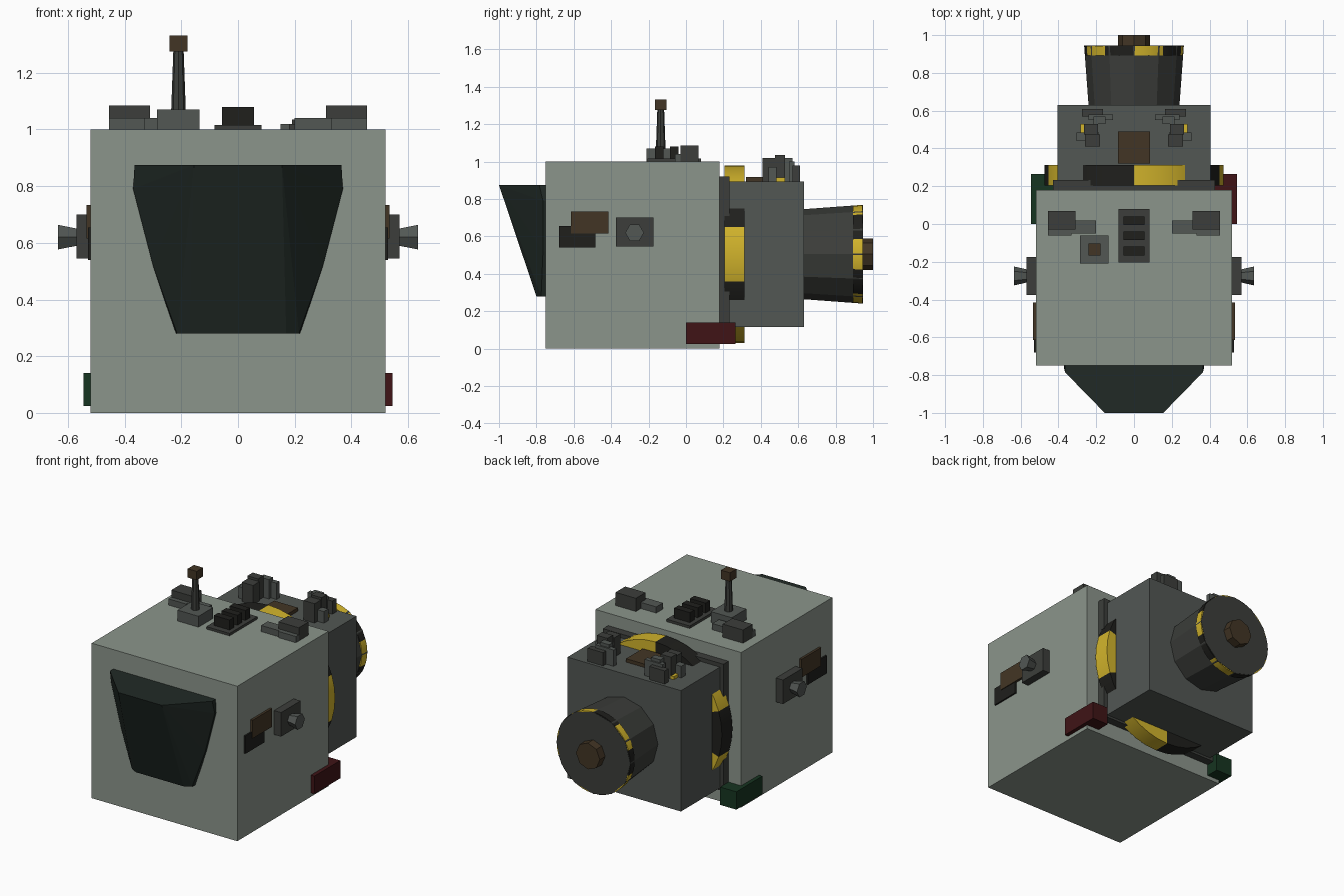
import bpy, bmesh, math
from mathutils import Matrix, Vector

if "Cube" in bpy.data.objects:
    bpy.data.objects.remove(bpy.data.objects["Cube"])


def material(name, r, g, b):
    m = bpy.data.materials.new(name)
    m.diffuse_color = (r, g, b, 1)
    m.use_nodes = True
    m.node_tree.nodes["Principled BSDF"].inputs["Base Color"].default_value = m.diffuse_color
    return m


HULL = material("hull_grey", .26, .30, .26)
MID = material("mid_grey", .085, .095, .088)
DARK = material("dark_grey", .045, .048, .043)
BLACK = material("black", .014, .014, .012)
GLASS = material("glass", .015, .023, .019)
BROWN = material("brown", .055, .036, .018)
YELLOW = material("yellow", .65, .46, .025)
RED = material("red", .05, .007, .008)
GREEN = material("green", .008, .035, .015)


def finish(name, bm, *mats, mirror=False):
    bmesh.ops.recalc_face_normals(bm, faces=bm.faces)
    me = bpy.data.meshes.new(name)
    bm.to_mesh(me)
    bm.free()
    ob = bpy.data.objects.new(name, me)
    bpy.context.collection.objects.link(ob)
    for m in mats:
        me.materials.append(m)
    if mirror:
        mod = ob.modifiers.new("mirror", 'MIRROR')
        mod.use_mirror_merge = False
    return ob


def box(name, x, y, z, mat, mirror=False):
    """Box from (min, max) pairs."""
    bm = bmesh.new()
    size = [b - a for a, b in (x, y, z)]
    mid = [(a + b) / 2 for a, b in (x, y, z)]
    bmesh.ops.create_cube(bm, size=1, matrix=Matrix.Translation(mid) @ Matrix.Diagonal((*size, 1)))
    return finish(name, bm, mat, mirror=mirror)


TURN = {'X': Matrix.Rotation(math.pi / 2, 4, 'Y'),
        'Y': Matrix.Rotation(-math.pi / 2, 4, 'X'),
        'Z': Matrix.Identity(4)}


def cone_mesh(start, length, r1, r2, sides, axis):
    """Tapered cylinder growing from start along the axis."""
    bm = bmesh.new()
    mat = Matrix.Translation(start) @ TURN[axis] @ Matrix.Translation((0, 0, length / 2))
    bmesh.ops.create_cone(bm, cap_ends=True, cap_tris=True, segments=sides,
                          radius1=r1, radius2=r2, depth=length, matrix=mat)
    return bm


def cone(name, start, length, r1, r2, sides, axis, mat, mirror=False):
    return finish(name, cone_mesh(start, length, r1, r2, sides, axis), mat, mirror=mirror)


def striped_ring(name, y0, y1, r1, r2, zc):
    """Ring in ten alternating yellow and black stripes."""
    bm = cone_mesh((0, y0, zc), y1 - y0, r1, r2, 40, 'Y')
    for f in bm.faces:
        c = f.calc_center_median()
        a = math.degrees(math.atan2(c.z - zc, c.x))
        f.material_index = int(((a + 18) % 360) // 36) % 2
    ob = finish(name, bm, YELLOW, BLACK)
    bpy.ops.object.select_all(action='DESELECT')
    ob.select_set(True)
    bpy.context.view_layer.objects.active = ob
    bpy.ops.object.shade_smooth_by_angle(angle=math.radians(30))


# Main hull
box("main_hull", (-.52, .52), (-.75, .18), (0, 1), HULL)

# Canopy: hull of one mirrored half profile
half = [(.365, -.74, .875), (.365, -.785, .875), (.155, -1, .875), (.37, -.74, .79),
        (.37, -.765, .79), (.30, -.74, .52), (.30, -.765, .52),
        (.22, -.74, .28), (.215, -.775, .28), (.17, -.80, .28)]
bm = bmesh.new()
for x, y, z in half:
    bm.verts.new((x, y, z))
    bm.verts.new((-x, y, z))
bmesh.ops.convex_hull(bm, input=bm.verts)
bmesh.ops.dissolve_limit(bm, angle_limit=math.radians(2), verts=bm.verts, edges=bm.edges)
finish("canopy", bm, GLASS)

# Rear engine block, its flange and the flange corners
box("engine_flange", (-.43, .43), (.17, .205), (.10, .92), DARK)
for i, z in enumerate([(.10, .31), (.71, .92)]):
    box(f"flange_corner_{i}", (.22, .43), (.20, .232), z, DARK, mirror=True)
box("engine_block", (-.405, .405), (.20, .63), (.115, .895), MID)
striped_ring("hazard_ring", .205, .312, .475, .475, .505)

# Exhaust nozzle
cone("exhaust_nozzle", (0, .62, .505), .325, .24, .264, 12, 'Y', DARK)
striped_ring("nozzle_hazard_ring", .893, .943, .2595, .263, .505)
cone("exhaust_plug", (0, .93, .505), .07, .085, .085, 8, 'Y', BROWN)

# Equipment on top of the engine block
box("engine_hatch", (-.085, .085), (.32, .49), (.89, .917), BROWN)
for i, (x, y, top) in enumerate([
        ((.18, .26), (.41, .475), 1.02), ((.185, .305), (.44, .485), .97),
        ((.19, .265), (.475, .53), 1.035), ((.11, .24), (.55, .58), 1.0),
        ((.165, .275), (.57, .61), .98), ((.15, .215), (.53, .57), 1.02)]):
    box(f"engine_module_{i}", x, y, (.88, top), MID if i % 2 else DARK, mirror=True)
box("engine_marker", (.262, .284), (.485, .53), (.88, .915), YELLOW, mirror=True)

# Roof boxes
box("roof_box", (.31, .455), (-.03, .068), (.99, 1.085), DARK, mirror=True)
box("roof_box_step", (.33, .455), (-.06, -.03), (.99, 1.04), MID, mirror=True)
box("roof_box_side", (.20, .33), (-.05, .018), (.99, 1.04), MID, mirror=True)

# Roof vent
box("vent_plate", (-.083, .083), (-.205, .08), (.99, 1.016), DARK)
for i, y in enumerate((-.143, -.063, .018)):
    box(f"vent_fin_{i}", (-.056, .056), (y - .023, y + .023), (1.0, 1.08), BLACK)

# Antenna
box("antenna_base", (-.285, -.135), (-.21, -.06), (.99, 1.07), MID)
cone("antenna_mast", (-.21, -.135, 1.06), .225, .026, .018, 8, 'Z', DARK)
box("antenna_tip", (-.242, -.178), (-.167, -.103), (1.275, 1.332), BROWN)

# Side plates, side thrusters
box("side_plate_upper", (.50, .535), (-.615, -.415), (.615, .733), BROWN, mirror=True)
box("side_plate_lower", (.50, .53), (-.68, -.485), (.54, .655), BLACK, mirror=True)
box("thruster_base", (.50, .57), (-.375, -.175), (.545, .70), DARK, mirror=True)
cone("side_thruster", (.56, -.275, .62), .075, .033, .05, 6, 'X', MID, mirror=True)

# Position lights
box("right_light", (.43, .545), (0, .265), (.025, .14), RED)
box("left_light", (-.545, -.43), (0, .265), (.025, .14), GREEN)
